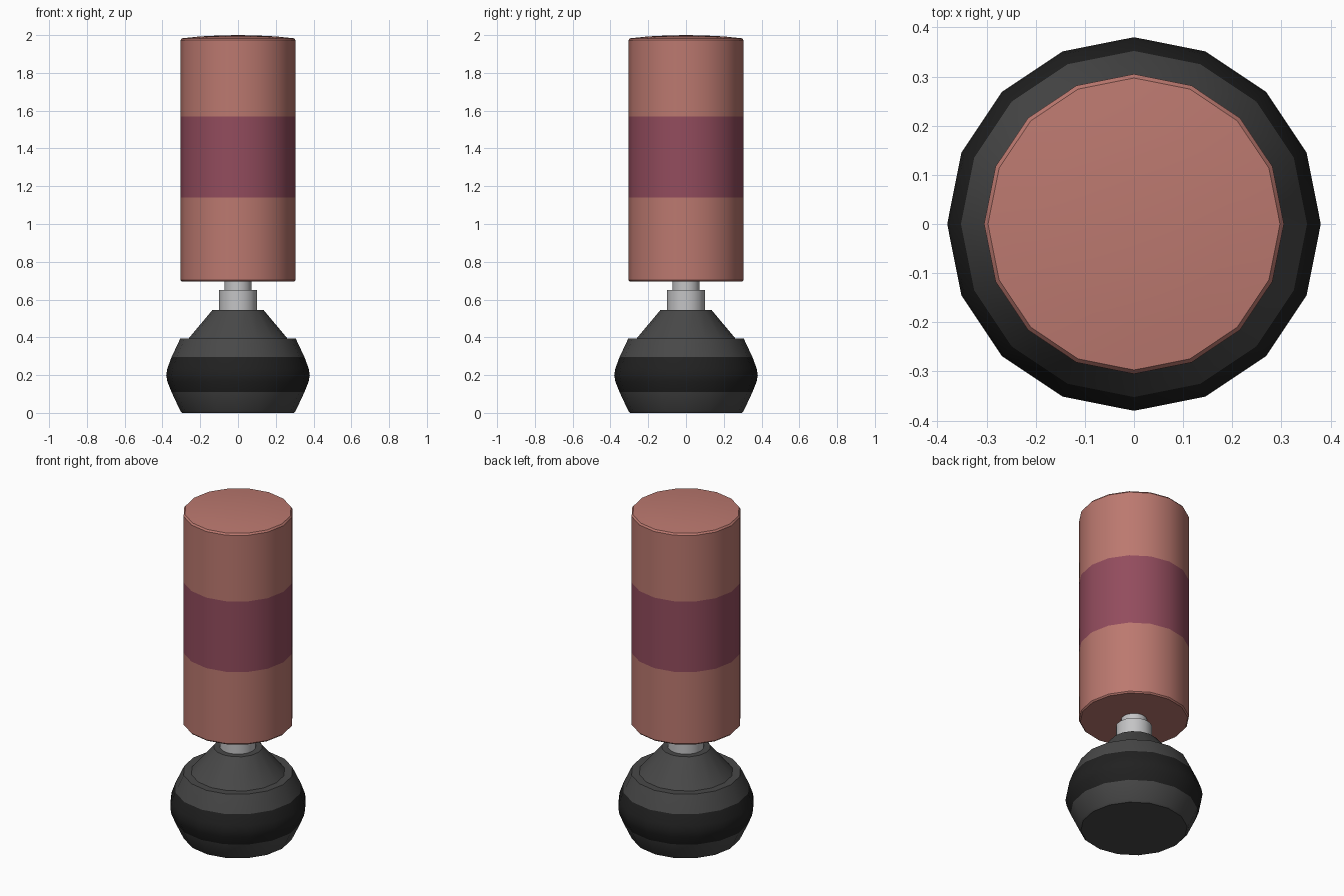
import bpy, bmesh, math

SIDES = 16

cube = bpy.data.objects.get("Cube")
if cube:
    bpy.data.objects.remove(cube, do_unlink=True)


def material(name, rgb):
    mat = bpy.data.materials.new(name)
    mat.use_nodes = True
    mat.diffuse_color = (*rgb, 1)
    bsdf = mat.node_tree.nodes["Principled BSDF"]
    bsdf.inputs["Base Color"].default_value = (*rgb, 1)
    bsdf.inputs["Roughness"].default_value = 0.6
    return mat


salmon = material("salmon leather", (0.50, 0.19, 0.16))
plum = material("plum band", (0.29, 0.072, 0.11))
charcoal = material("charcoal plastic", (0.065, 0.065, 0.065))
black = material("black band", (0.015, 0.015, 0.015))
steel = material("light steel", (0.55, 0.55, 0.56))


def lathe(name, profile, mats, band=None):
    """Revolve (radius, z) points; faces centred inside band get the second material."""
    bm = bmesh.new()
    rings = []
    for r, z in profile:
        if r == 0:
            rings.append([bm.verts.new((0, 0, z))] * SIDES)
            continue
        angles = [2 * math.pi * i / SIDES for i in range(SIDES)]
        rings.append([bm.verts.new((r * math.cos(a), r * math.sin(a), z)) for a in angles])
    for low, high in zip(rings, rings[1:]):
        for i in range(SIDES):
            j = (i + 1) % SIDES
            corners = dict.fromkeys((low[i], low[j], high[j], high[i]))
            bm.faces.new(list(corners))
    # Close open ends with flat caps
    if profile[0][0] > 0:
        bm.faces.new(rings[0][::-1])
    if profile[-1][0] > 0:
        bm.faces.new(rings[-1])
    bmesh.ops.recalc_face_normals(bm, faces=bm.faces[:])
    for face in bm.faces:
        z = face.calc_center_median().z
        face.material_index = int(band is not None and band[0] < z < band[1])
    mesh = bpy.data.meshes.new(name)
    bm.to_mesh(mesh)
    bm.free()
    for mat in mats:
        mesh.materials.append(mat)
    obj = bpy.data.objects.new(name, mesh)
    bpy.context.collection.objects.link(obj)
    bpy.ops.object.select_all(action="DESELECT")
    obj.select_set(True)
    bpy.context.view_layer.objects.active = obj
    bpy.ops.object.shade_smooth_by_angle(angle=math.radians(35))
    return obj


# Rounded weighted base with a dark band around its widest part
lathe("base", [(0.295, 0), (0.305, 0.01), (0.352, 0.11), (0.374, 0.165), (0.38, 0.2),
               (0.374, 0.235), (0.352, 0.295), (0.305, 0.395)],
      [charcoal, black], band=(0.11, 0.295))

# Cone collar on the base
lathe("base_collar", [(0.265, 0.39), (0.135, 0.545)], [charcoal])

# Stepped metal post
lathe("post_socket", [(0.1, 0.54), (0.1, 0.65)], [steel])
lathe("post", [(0.072, 0.64), (0.072, 0.70)], [steel])

# Padded bag with a coloured middle band and a shallow domed top
lathe("bag", [(0.298, 0.695), (0.305, 0.703), (0.305, 1.14), (0.305, 1.57),
              (0.305, 1.973), (0.297, 1.983), (0.2, 1.993), (0.1, 1.998), (0, 2.0)],
      [salmon, plum], band=(1.14, 1.57))
